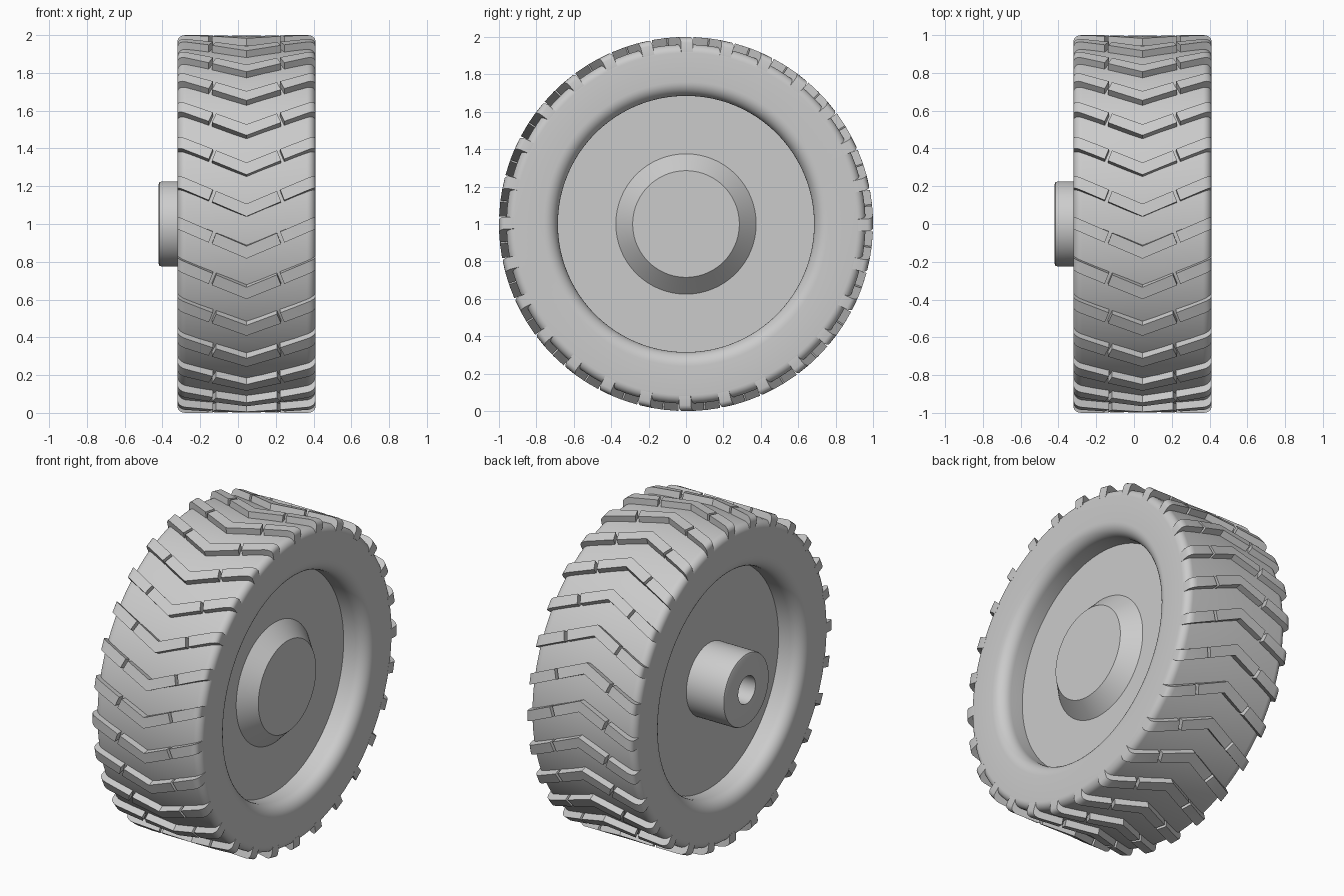
import bpy, bmesh, math
from mathutils import Vector

if "Cube" in bpy.data.objects:
    bpy.data.objects.remove(bpy.data.objects["Cube"])

MID = 0.045      # x of the tyre centre plane
HALF = 0.365     # half width of the tyre
RECESS = 0.16    # depth of the wheel disc behind the sidewall
CHEVRONS = 28

grey = bpy.data.materials.new("plain_grey")
grey.use_nodes = True
grey.diffuse_color = (0.6, 0.6, 0.6, 1)
grey.node_tree.nodes["Principled BSDF"].inputs["Base Color"].default_value = (0.6, 0.6, 0.6, 1)


def finish(name, bm, angle=None):
    bmesh.ops.remove_doubles(bm, verts=bm.verts, dist=1e-5)
    bmesh.ops.recalc_face_normals(bm, faces=bm.faces)
    mesh = bpy.data.meshes.new(name)
    bm.to_mesh(mesh)
    bm.free()
    mesh.materials.append(grey)
    obj = bpy.data.objects.new(name, mesh)
    bpy.context.collection.objects.link(obj)
    if angle:
        bpy.ops.object.select_all(action='DESELECT')
        obj.select_set(True)
        bpy.context.view_layer.objects.active = obj
        bpy.ops.object.shade_smooth_by_angle(angle=math.radians(angle))
    return obj


def lathe(name, profile, closed=False, steps=128):
    """Spin (x offset from MID, radius) points around the axle."""
    bm = bmesh.new()
    vs = [bm.verts.new((MID + x, 0, r)) for x, r in profile]
    edges = [bm.edges.new(p) for p in zip(vs, vs[1:])]
    if closed:
        edges.append(bm.edges.new((vs[-1], vs[0])))
    bmesh.ops.spin(bm, geom=vs + edges, cent=(0, 0, 1 - 1), axis=(1, 0, 0),
                   angle=math.tau, steps=steps)
    bmesh.ops.translate(bm, verts=bm.verts, vec=(0, 0, 1))
    return finish(name, bm, 30)


def arc(cx, cr, rad, start, end, n=8):
    angles = [math.radians(start + (end - start) * i / n) for i in range(n + 1)]
    return [(cx + rad * math.cos(a), cr + rad * math.sin(a)) for a in angles]


# Tyre: recess wall, rounded lip, flat sidewall, rounded shoulder, mirrored
side = [(HALF - RECESS - 0.03, 0.685)]
side += arc(HALF - 0.075, 0.76, 0.075, -90, 0)
side += arc(HALF - 0.045, 0.915, 0.045, 0, 90)
lathe("tyre", side + [(-x, r) for x, r in reversed(side)], closed=True)

# Wheel disc with the bevelled cap on one side and the bored axle hub on the other
face = HALF - RECESS
hub_end = -0.42 - MID
lathe("wheel_disc", [(face, 0), (face, 0.69), (-face, 0.69), (-face, 0)])
lathe("hub_cap", [(face - 0.01, 0.375), (face, 0.375), (HALF - 0.07, 0.285), (HALF - 0.07, 0)])
hub = [(-face + 0.01, 0.225), (hub_end + 0.015, 0.225)]
hub += [(hub_end + 0.004, 0.221), (hub_end, 0.21), (hub_end, 0.085), (-face + 0.01, 0.085),
        (-face + 0.01, 0)]
lathe("axle_hub", hub)

# Chevron tread
SLOPE, WIDTH, CUT = 0.43, 0.067, 0.022
START = math.radians(2.3)


def crown(dx):
    """Outer tread radius, dropping over the shoulder."""
    t = max(0, abs(dx) - (HALF - 0.04)) / 0.04
    return 1 - 0.03 * (1 - math.sqrt(max(0, 1 - t * t)))


def wrap(dx, s, radius, turn):
    a = START + turn + s
    return Vector((MID + dx, -radius * math.cos(a), 1 + radius * math.sin(a)))


def tread_block(bm, columns, turn):
    """Columns are (dx at the leading edge, dx at the trailing edge)."""
    rings = []
    for lead, trail in columns:
        s0, s1 = SLOPE * abs(lead), SLOPE * abs(trail) + WIDTH
        corners = [(lead, s0, crown(lead)), (trail, s1, crown(trail)),
                   (trail, s1, 0.92), (lead, s0, 0.92)]
        rings.append([bm.verts.new(wrap(*c, turn)) for c in corners])
    for a, b in zip(rings, rings[1:]):
        for i in range(4):
            j = (i + 1) % 4
            bm.faces.new((a[i], a[j], b[j], b[i]))
    bm.faces.new(rings[0])
    bm.faces.new(rings[-1])


centre = [(-0.183, -0.183 + CUT), (0, 0), (0.183, 0.183 - CUT)]
outer = [(0.2, 0.2 - CUT)]
outer += [(HALF - d, HALF - d) for d in (0.04, 0.025, 0.012, 0.004, 0)]

bm_centre, bm_left, bm_right = bmesh.new(), bmesh.new(), bmesh.new()
for n in range(CHEVRONS):
    turn = math.tau * n / CHEVRONS
    tread_block(bm_centre, centre, turn)
    tread_block(bm_left, outer, turn)
    tread_block(bm_right, [(-a, -b) for a, b in outer], turn)
finish("tread_centre_chevrons", bm_centre)
finish("tread_left_blocks", bm_left, 30)
finish("tread_right_blocks", bm_right, 30)
